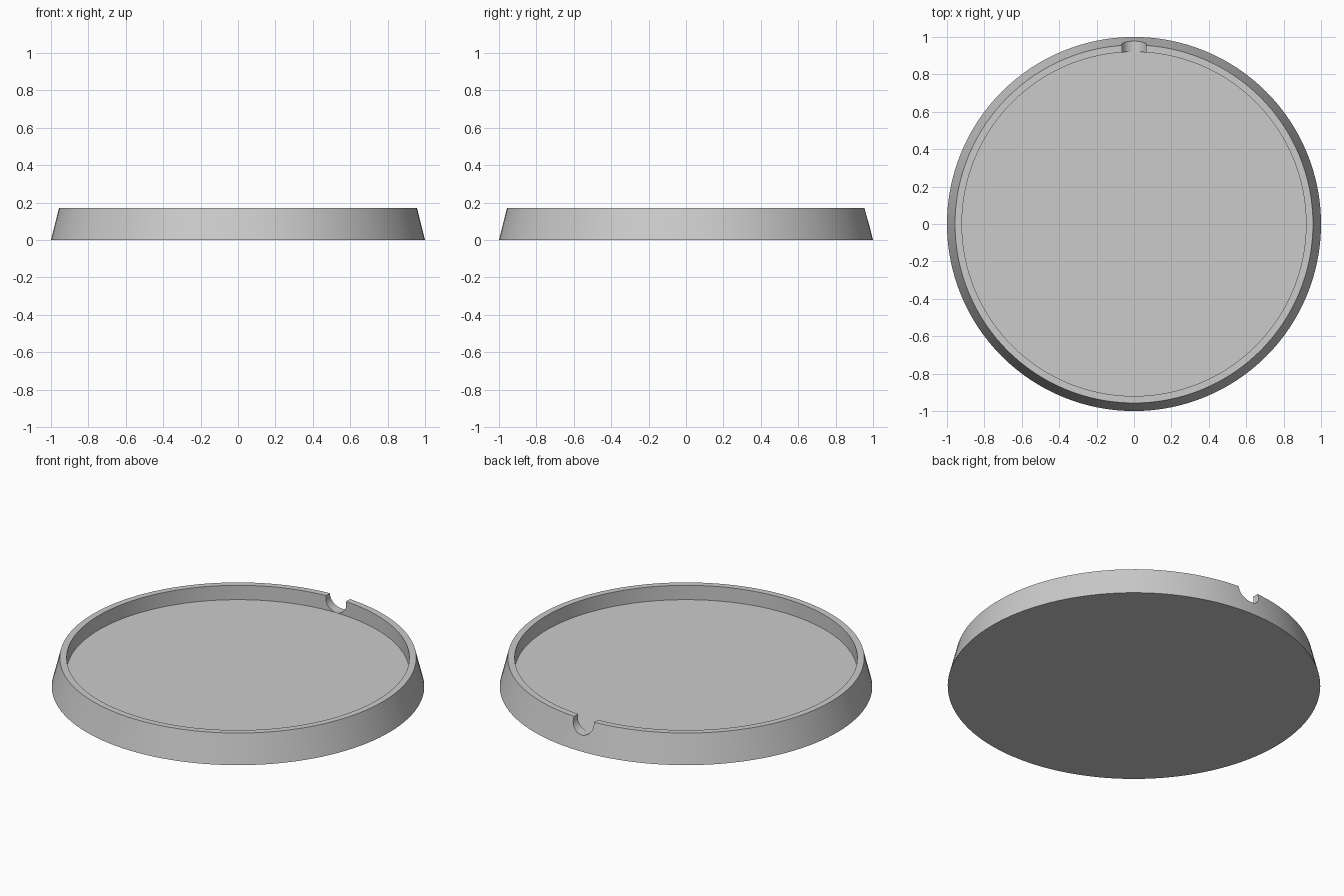
import bpy
import math

if "Cube" in bpy.data.objects:
    bpy.data.objects.remove(bpy.data.objects["Cube"])

SIDES = 128
HEIGHT, FLOOR = 0.17, 0.085
NOTCH_R = 0.067

grey = bpy.data.materials.new("light grey")
grey.use_nodes = True
colour = (0.6, 0.6, 0.6, 1)
grey.diffuse_color = colour
grey.node_tree.nodes["Principled BSDF"].inputs["Base Color"].default_value = colour


def lathe(name, profile):
    """Revolve (radius, z) points, capping both ends of the profile."""
    verts, faces = [], []
    for r, z in profile:
        for i in range(SIDES):
            a = 2 * math.pi * i / SIDES
            verts.append((r * math.cos(a), r * math.sin(a), z))
    for k in range(len(profile) - 1):
        for i in range(SIDES):
            j = (i + 1) % SIDES
            lo, hi = k * SIDES, (k + 1) * SIDES
            faces.append((lo + i, lo + j, hi + j, hi + i))
    last = (len(profile) - 1) * SIDES
    faces.append(tuple(reversed(range(SIDES))))
    faces.append(tuple(range(last, last + SIDES)))
    mesh = bpy.data.meshes.new(name)
    mesh.from_pydata(verts, [], faces)
    mesh.materials.append(grey)
    obj = bpy.data.objects.new(name, mesh)
    bpy.context.collection.objects.link(obj)
    return obj


# Shallow round tray: sloping outer wall, flat rim, upright inner wall, floor
tray = lathe("round_tray", [(1, 0), (0.957, HEIGHT), (0.92, HEIGHT), (0.92, FLOOR)])

# Round notch through the back of the rim, resting on the floor level
bpy.ops.mesh.primitive_cylinder_add(
    vertices=48, radius=NOTCH_R, depth=0.3,
    location=(0, 0.95, FLOOR + NOTCH_R + 0.001), rotation=(math.pi / 2, 0, 0))
cutter = bpy.context.object
cutter.name = "notch_cutter"
cutter.data.materials.append(grey)

cut = tray.modifiers.new("notch", "BOOLEAN")
cut.operation = "DIFFERENCE"
cut.solver = "EXACT"
cut.object = cutter

# Apply the cut, then remove the cutter
bpy.ops.object.select_all(action="DESELECT")
bpy.context.view_layer.objects.active = tray
tray.select_set(True)
bpy.ops.object.modifier_apply(modifier=cut.name)
bpy.data.objects.remove(cutter)

# Smooth the curved walls while keeping the rim edges crisp
bpy.ops.object.shade_smooth_by_angle(angle=math.radians(30))
